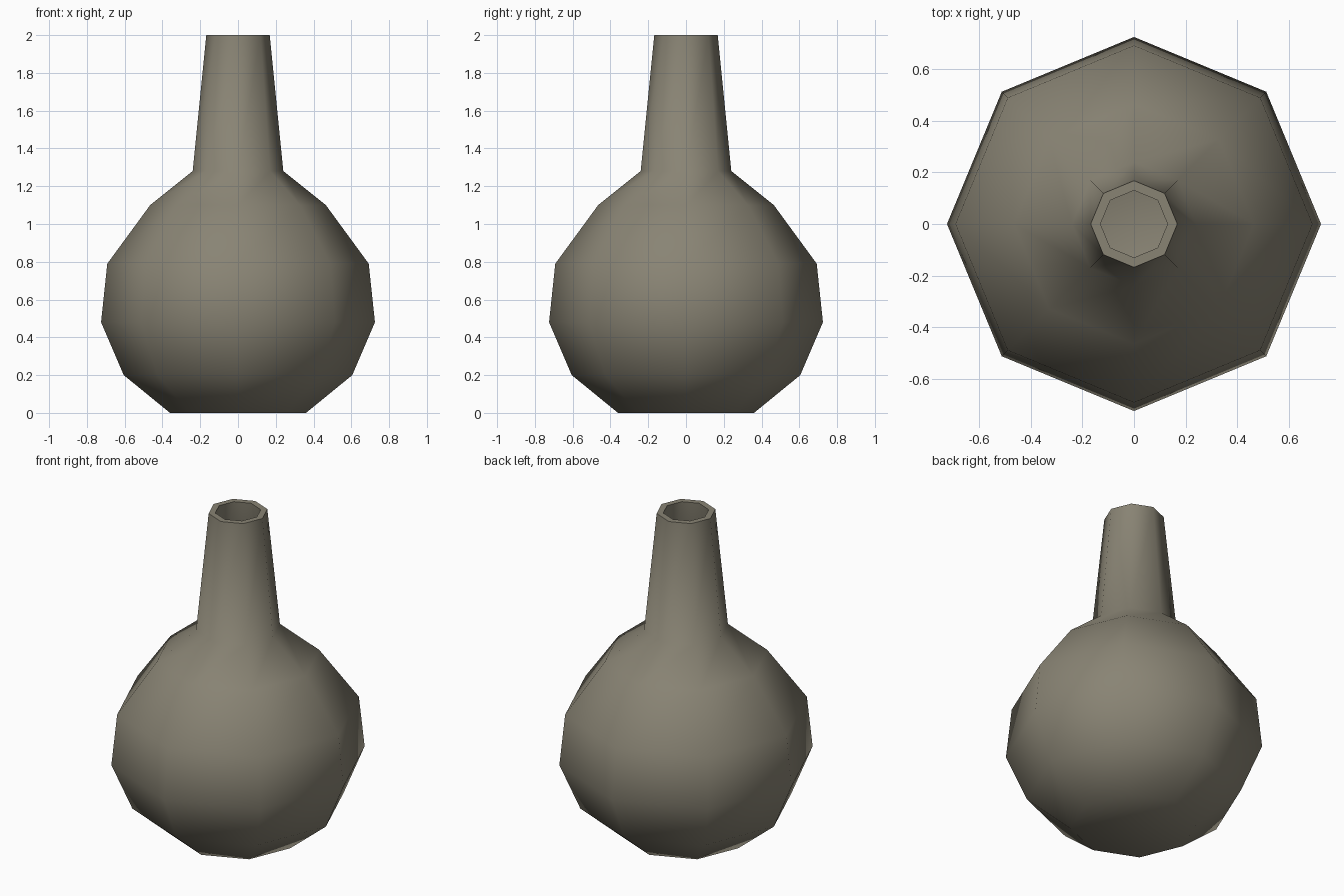
import bpy, bmesh, math

if "Cube" in bpy.data.objects:
    bpy.data.objects.remove(bpy.data.objects["Cube"])

SIDES = 8
# Outer wall (radius, height) from the base up, then inner wall back down
OUTER = [(0.36, 0.0), (0.605, 0.2), (0.725, 0.48), (0.692, 0.79),
         (0.465, 1.10), (0.24, 1.28), (0.168, 2.0)]
INNER = [(0.13, 2.0), (0.20, 1.26), (0.43, 1.07), (0.65, 0.78),
         (0.68, 0.49), (0.57, 0.23), (0.345, 0.04)]


def lathe(name, profile, material):
    """Spin a profile round z and close both ends."""
    bm = bmesh.new()
    rings = []
    for r, z in profile:
        rings.append([bm.verts.new((r * math.cos(math.tau * i / SIDES),
                                    r * math.sin(math.tau * i / SIDES), z))
                      for i in range(SIDES)])
    for a, b in zip(rings, rings[1:]):
        for i in range(SIDES):
            j = (i + 1) % SIDES
            bm.faces.new((a[i], a[j], b[j], b[i]))
    bm.faces.new(rings[0][::-1])   # underside
    bm.faces.new(rings[-1])        # floor inside
    mesh = bpy.data.meshes.new(name)
    bm.to_mesh(mesh)
    bm.free()
    mesh.materials.append(material)
    obj = bpy.data.objects.new(name, mesh)
    bpy.context.collection.objects.link(obj)
    return obj


clay = bpy.data.materials.new("grey_olive_clay")
clay.diffuse_color = (0.25, 0.23, 0.175, 1)
clay.use_nodes = True
clay.node_tree.nodes["Principled BSDF"].inputs["Base Color"].default_value = clay.diffuse_color

# Round-bodied bottle with a hollow tapering neck
bottle = lathe("bottle", OUTER + INNER, clay)
bpy.context.view_layer.objects.active = bottle
bottle.select_set(True)
bpy.ops.object.shade_smooth_by_angle(angle=math.radians(60))
